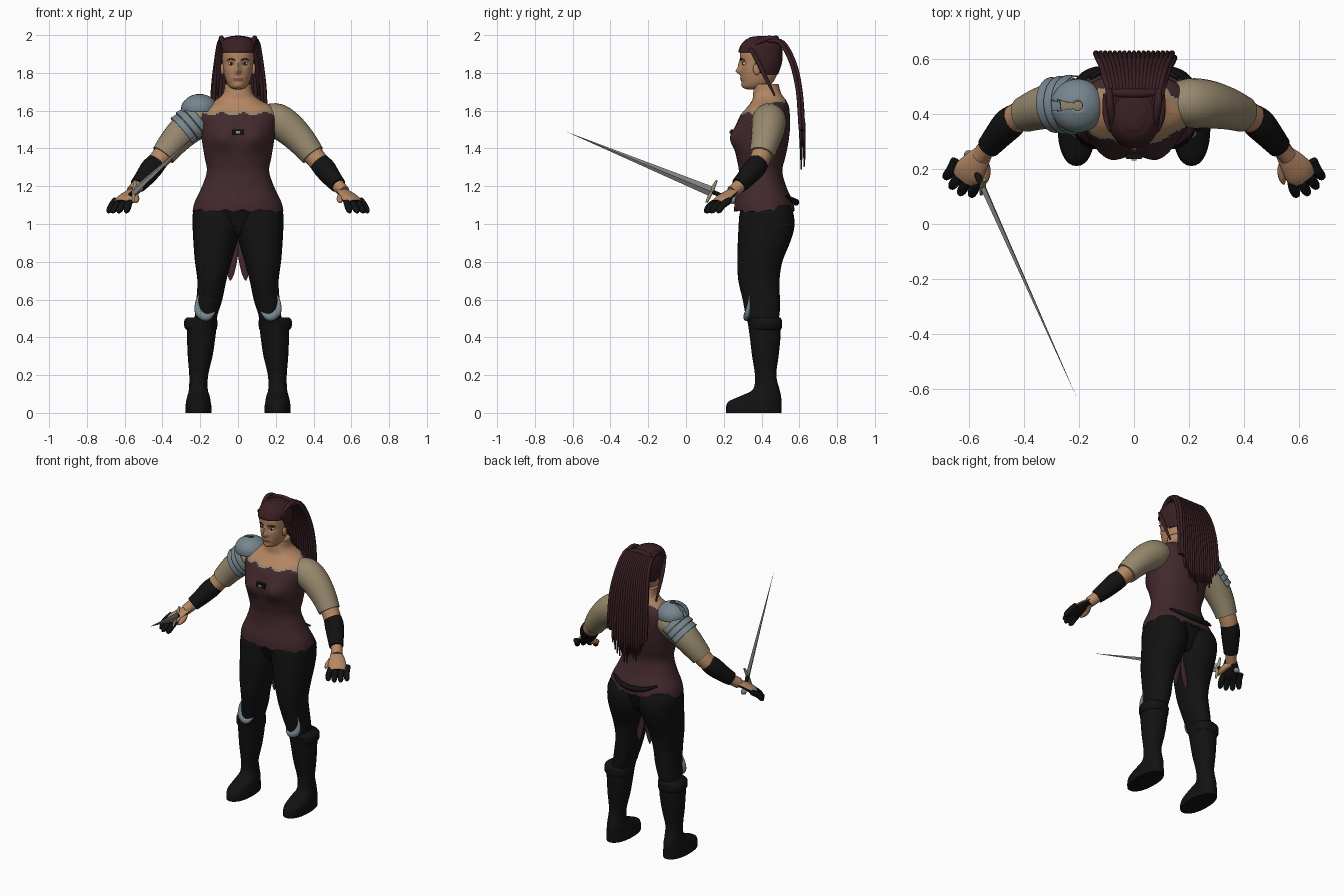
import bpy, bmesh, math, random
from mathutils import Vector, Matrix

random.seed(4)
if "Cube" in bpy.data.objects:
    bpy.data.objects.remove(bpy.data.objects["Cube"])


def material(name, r, g, b):
    m = bpy.data.materials.new(name)
    m.use_nodes = True
    m.diffuse_color = (r, g, b, 1)
    m.node_tree.nodes["Principled BSDF"].inputs["Base Color"].default_value = (r, g, b, 1)
    return m


TUNIC = material("tunic maroon", .055, .022, .025)
HAIR = material("dark hair", .042, .014, .017)
BLACK = material("black leather", .006, .006, .006)
SKIN = material("skin", .46, .24, .125)
KHAKI = material("khaki cloth", .31, .25, .155)
STEEL = material("blue steel", .18, .235, .27)
BLADE = material("blade grey", .33, .33, .33)
BRASS = material("brass", .36, .31, .17)
LIPS = material("lips", .3, .1, .07)
WHITE = material("eye white", .6, .57, .52)


def finish(name, bm, mats, rule=None):
    bmesh.ops.recalc_face_normals(bm, faces=bm.faces)
    for f in bm.faces:
        f.smooth = True
        if rule:
            f.material_index = rule(f.calc_center_median(), f.normal)
    me = bpy.data.meshes.new(name)
    bm.to_mesh(me)
    bm.free()
    for m in mats:
        me.materials.append(m)
    ob = bpy.data.objects.new(name, me)
    bpy.context.collection.objects.link(ob)
    return ob


def spline(keys, steps):
    """Smooth interpolation through rows of numbers."""
    out = []
    for i in range(len(keys) - 1):
        p0, p1, p2, p3 = (keys[min(max(j, 0), len(keys) - 1)] for j in range(i - 1, i + 3))
        for k in range(steps):
            t = k / steps
            out.append([b + .5 * t * (c - a + t * (2 * a - 5 * b + 4 * c - d + t * (3 * (b - c) + d - a)))
                        for a, b, c, d in zip(p0, p1, p2, p3)])
    return out + [list(keys[-1])]


def skin_loops(name, loops, mats, rule=None, keep=None, thick=0):
    bm = bmesh.new()
    rows = [[bm.verts.new(p) for p in loop] for loop in loops]
    n = len(rows[0])
    for a, b in zip(rows, rows[1:]):
        for i in range(n):
            j = (i + 1) % n
            bm.faces.new((a[i], a[j], b[j], b[i]))
    if keep:
        bmesh.ops.recalc_face_normals(bm, faces=bm.faces)
        bad = [f for f in bm.faces if not keep(f.calc_center_median(), f.normal)]
        bmesh.ops.delete(bm, geom=bad, context='FACES')
    else:
        bm.faces.new(rows[0])
        bm.faces.new(rows[-1])
    ob = finish(name, bm, mats, rule)
    if thick:
        ob.modifiers.new("thickness", 'SOLIDIFY').thickness = thick
    return ob


def loft(name, keys, mats, s=1, seg=32, steps=4, bend=None, grow=0, power=.9, **kw):
    """Stack of rounded sections: z, x min, x max, y min, y max."""
    loops = []
    for z, x0, x1, y0, y1 in spline(keys, steps):
        loop = []
        for i in range(seg):
            a = math.tau * i / seg
            c, d = (math.copysign(abs(v) ** power, v) for v in (math.cos(a), math.sin(a)))
            p = Vector((s * ((x0 + x1) / 2 + ((x1 - x0) / 2 + grow) * c),
                        (y0 + y1) / 2 + ((y1 - y0) / 2 + grow) * d, z + grow))
            loop.append(bend(p) if bend else p)
        loops.append(loop)
    return skin_loops(name, loops, mats, **kw)


def tube(name, keys, mat, s=1, seg=10, steps=4, flat=1, up=(0, 0, 1), **kw):
    """Tube along points given as x, y, z, radius."""
    rows = spline(keys, steps)
    pts = [Vector((s * r[0], r[1], r[2])) for r in rows]
    loops = []
    for i, p in enumerate(pts):
        d = (pts[min(i + 1, len(pts) - 1)] - pts[max(i - 1, 0)]).normalized()
        u = d.cross(Vector(up)).normalized()
        v = u.cross(d)
        r = max(rows[i][3], .001)
        loops.append([p + u * r * math.cos(math.tau * k / seg) + v * r * flat * math.sin(math.tau * k / seg)
                      for k in range(seg)])
    return skin_loops(name, loops, mat if isinstance(mat, list) else [mat], **kw)


def ball(name, pos, size, mat):
    bm = bmesh.new()
    bmesh.ops.create_uvsphere(bm, u_segments=16, v_segments=10, radius=1,
                              matrix=Matrix.Translation(pos) @ Matrix.Diagonal((*size, 1)))
    return finish(name, bm, [mat])


def bump(p, x, z, wx, wz):
    return math.exp(-((p.x - x) / wx) ** 2 - ((p.z - z) / wz) ** 2)


def sym(rows):
    return [(z, -w, w, a, b) for z, w, a, b in rows]


# Torso: tunic, undershirt edge and bare neck
def torso_bend(p):
    if p.y < .4:
        p.y -= .035 * (bump(p, .09, 1.455, .065, .06) + bump(p, -.09, 1.455, .065, .06))
    if p.z < 1.09:
        p.z += .008 * math.sin(p.x * 70) * math.cos(p.y * 50)
    return p


def torso_rule(c, n):
    edge = 1.585 + .065 * min(max((c.y - .36) / .14, 0), 1) + .008 * math.sin(c.x * 55)
    return 0 if c.z < edge else 1 if c.z < edge + .014 else 2


loft("torso", sym([(1.07, .24, .255, .575), (1.12, .228, .258, .565), (1.2, .19, .275, .53),
                   (1.28, .165, .28, .51), (1.35, .176, .268, .525), (1.42, .188, .258, .54),
                   (1.5, .2, .262, .55), (1.57, .21, .285, .55), (1.62, .185, .325, .545),
                   (1.655, .12, .35, .53), (1.69, .08, .355, .505), (1.74, .07, .36, .49)]),
     [TUNIC, KHAKI, SKIN], seg=80, steps=7, bend=torso_bend, rule=torso_rule)
loft("chest_buckle", sym([(1.47, .03, .236, .26), (1.5, .03, .236, .26)]), [BLACK], power=.3)
loft("buckle_plate", sym([(1.478, .01, .231, .24), (1.492, .01, .231, .24)]), [BRASS], power=.3)
tube("back_belt", [(-.16, .53, 1.15, .006), (-.09, .568, 1.125, .014), (0, .582, 1.115, .018),
                   (.09, .568, 1.125, .014), (.16, .53, 1.15, .006)], BLACK)


# Head and face
def face_bend(p):
    if p.y < .38:
        p.y -= .026 * bump(p, 0, 1.808, .014, .016) + .015 * bump(p, 0, 1.84, .012, .025)
        p.y -= .008 * bump(p, 0, 1.768, .025, .014) + .008 * bump(p, 0, 1.735, .022, .014)
        p.y += .012 * (bump(p, .036, 1.848, .018, .012) + bump(p, -.036, 1.848, .018, .012))
    return p


head_keys = sym([(1.713, .015, .325, .38), (1.722, .04, .305, .42), (1.75, .06, .298, .46),
                 (1.8, .075, .291, .485), (1.85, .082, .29, .5), (1.9, .085, .286, .502),
                 (1.94, .08, .3, .495), (1.97, .06, .33, .47), (1.984, .02, .37, .42)])
loft("head", head_keys, [SKIN, LIPS], seg=72, steps=6, bend=face_bend,
     rule=lambda c, n: int(abs(c.z - 1.767) < .008 and abs(c.x) < .024 and c.y < .33))
loft("hair_cap", head_keys, [HAIR], seg=64, steps=6, grow=.009, thick=.006,
     keep=lambda c, n: c.z > 1.912 or c.y > .37 and c.z > 1.79 + .3 * max(.44 - c.y, 0))
ball("crown", (0, .4, 1.983), (.055, .07, .012), HAIR)
for s, side in ((1, "left"), (-1, "right")):
    ball(side + "_eye", (s * .036, .312, 1.848), (.016, .013, .009), WHITE)
    ball(side + "_iris", (s * .036, .301, 1.848), (.007, .004, .007), BLACK)
    ball(side + "_ear", (s * .082, .375, 1.82), (.012, .02, .032), SKIN)
    tube(side + "_brow", [(.015, .289, 1.866, .002), (.036, .291, 1.874, .004), (.06, .311, 1.867, .002)], HAIR, s)
    tube(side + "_temple_braid", [(.085, .34, 1.93, .008), (.098, .38, 1.86, .012), (.104, .42, 1.78, .011),
                                  (.108, .47, 1.68, .005)], HAIR, s)
    tube(side + "_hair_roll", [(.07, .34, 1.935, .008), (.08, .39, 1.965, .014), (.088, .44, 1.984, .014),
                               (.09, .49, 1.975, .012)], HAIR, s)

# Long braids gathered behind the crown
tube("hair_tie", [(-.1, .48, 1.965, .014), (0, .475, 1.982, .017), (.1, .48, 1.965, .014)], HAIR)
for layer in range(2):
    for i in range(-8, 9):
        t = i / 8 + layer * .06
        y = -.016 * layer
        end = 1.28 + .2 * t * t + random.uniform(0, .09)
        tube("braid", [(.085 * t, .45 + y, 1.97, .01), (.1 * t, .515 + y, 1.96, .011),
                       (.118 * t, .575 + y, 1.85, .011), (.135 * t, .608 + y, 1.7, .01),
                       (.14 * t, .622 + y, 1.5, .009), (.135 * t, .627 + y, end, .004)],
             HAIR, seg=8, up=(1, 0, 0))

# Legs, boots and arms, mirrored
loft("hips", sym([(.93, .07, .36, .5), (.97, .12, .32, .53), (1.09, .21, .28, .56)]), [BLACK])
sleeve = [(.13, .44, 1.56, .07), (.2, .44, 1.55, .09), (.27, .435, 1.505, .088),
          (.34, .42, 1.435, .077), (.395, .4, 1.365, .066)]
for s, side in ((1, "left"), (-1, "right")):
    loft(side + "_trouser_leg", [(.45, .12, .24, .335, .48), (.52, .108, .228, .315, .495),
                                 (.6, .083, .22, .3, .497), (.7, .062, .215, .277, .495),
                                 (.8, .035, .228, .272, .51), (.9, .006, .236, .274, .55),
                                 (.98, -.01, .24, .278, .573), (1.05, -.01, .24, .283, .57),
                                 (1.1, -.01, .225, .3, .55)], [BLACK], s)
    loft(side + "_boot", [(0, .14, .278, .212, .505), (.03, .14, .278, .212, .505), (.06, .145, .275, .225, .505),
                          (.09, .15, .268, .29, .503), (.125, .16, .26, .355, .495), (.2, .158, .258, .365, .478),
                          (.3, .135, .266, .35, .49), (.4, .12, .27, .338, .5), (.49, .11, .272, .325, .5)],
         [BLACK], s)
    loft(side + "_boot_cuff", [(.44, .115, .272, .34, .502), (.455, .11, .284, .335, .508),
                               (.49, .11, .284, .335, .508), (.505, .12, .272, .345, .498)], [BLACK], s)
    tube(side + "_knee_guard", [(.208, .335, .625, .003), (.217, .333, .58, .011), (.206, .325, .53, .021),
                                (.17, .318, .507, .021), (.14, .325, .522, .013), (.118, .345, .55, .003)],
         STEEL, s, flat=.7, up=(0, 1, 0))
    tube(side + "_cloth_tail", [(.012, .45, .95, .02), (.025, .44, .83, .024), (.038, .44, .74, .018),
                                (.04, .44, .7, .003)], TUNIC, s, flat=.25, up=(0, 1, 0))
    tube(side + "_sleeve", sleeve, KHAKI, s, seg=24)
    tube(side + "_forearm", [(.37, .41, 1.4, .055), (.41, .395, 1.35, .054), (.46, .36, 1.29, .05),
                             (.52, .295, 1.215, .036), (.56, .245, 1.17, .033)], SKIN, s, seg=20)
    tube(side + "_bracer", [(.43, .385, 1.325, .054), (.46, .36, 1.292, .058), (.5, .315, 1.24, .05),
                            (.53, .28, 1.205, .043)], BLACK, s, seg=20)
    # Hand with dark glove underside and gloved fingers
    tube(side + "_palm", [(.54, .265, 1.185, .03), (.57, .23, 1.16, .045), (.6, .19, 1.13, .056),
                          (.618, .165, 1.11, .048)], [SKIN, BLACK], s, seg=20, flat=.45,
         rule=lambda c, n: int(n.z < .1 or c.z < 1.118))
    for k in range(4):
        x, y = .572 + .026 * k, .152 + .02 * k
        reach = (.05, .066, .062, .045)[k]
        spread = .35 + .12 * k
        tube(side + "_finger", [(x, y + .02, 1.125, .017), (x + reach * spread * .5, y - reach * .4, 1.1, .019),
                                (x + reach * spread, y - reach * .85, 1.07, .016),
                                (x + reach * spread, y - reach * .95, 1.058, .006)], BLACK, s)
    tube(side + "_thumb", [(.56, .24, 1.16, .02), (.542, .205, 1.14, .019), (.54, .17, 1.125, .015),
                           (.545, .145, 1.115, .005)], SKIN, s)

# Shoulder armour on the sword arm
loft("shoulder_dome", [(1.595, -.302, -.108, .333, .527), (1.63, -.3, -.11, .335, .525),
                       (1.662, -.278, -.132, .357, .503), (1.682, -.243, -.167, .392, .468),
                       (1.69, -.208, -.202, .427, .433)],
     [STEEL], seg=64, power=1, thick=.008,
     keep=lambda c, n: c.x > -.19 or abs(c.y - .43) > .008 - .14 * (c.x + .2) and math.hypot(c.x + .205, c.y - .43) > .022)
for k in range(3):
    x, z, r = .205 + .03 * k, 1.555 - .025 * k, .105 - .004 * k
    tube("shoulder_lame", [(x, .436, z, r), (x + .027, .433, z - .022, r + .005)], STEEL, -1,
         seg=32, thick=.006, keep=lambda c, n: n.z > -.1 or n.y < -.6)

# Sword
guard, tip = Vector((-.55, .135, 1.172)), Vector((-.208, -.632, 1.488))
axis = (tip - guard).normalized()
wide = (Vector((.25, 0, 1)) - axis * axis.dot(Vector((.25, 0, 1)))).normalized()
turn = Matrix((wide, axis.cross(wide), axis)).transposed().to_4x4()
bm = bmesh.new()
bmesh.ops.create_cone(bm, cap_ends=True, segments=4, radius1=1, radius2=0, depth=(tip - guard).length,
                      matrix=Matrix.Translation((guard + tip) / 2) @ turn @ Matrix.Diagonal((.027, .01, 1, 1)))
blade = finish("sword_blade", bm, [BLADE])
pommel = guard - axis * .135
tube("sword_grip", [(*pommel, .011), (*guard, .012)], BLACK)
ends = [guard + wide * d for d in (-.065, 0, .065)]
tube("sword_guard", [(*p, r) for p, r in zip(ends, (.006, .011, .006))], BRASS, up=axis)
ball("sword_pommel", pommel, (.018, .018, .018), STEEL)

for ob in bpy.context.collection.objects:
    if ob.type == 'MESH':
        ob.select_set(True)
        bpy.context.view_layer.objects.active = ob
bpy.ops.object.shade_smooth_by_angle(angle=.9)
for f in blade.data.polygons:
    f.use_smooth = False
